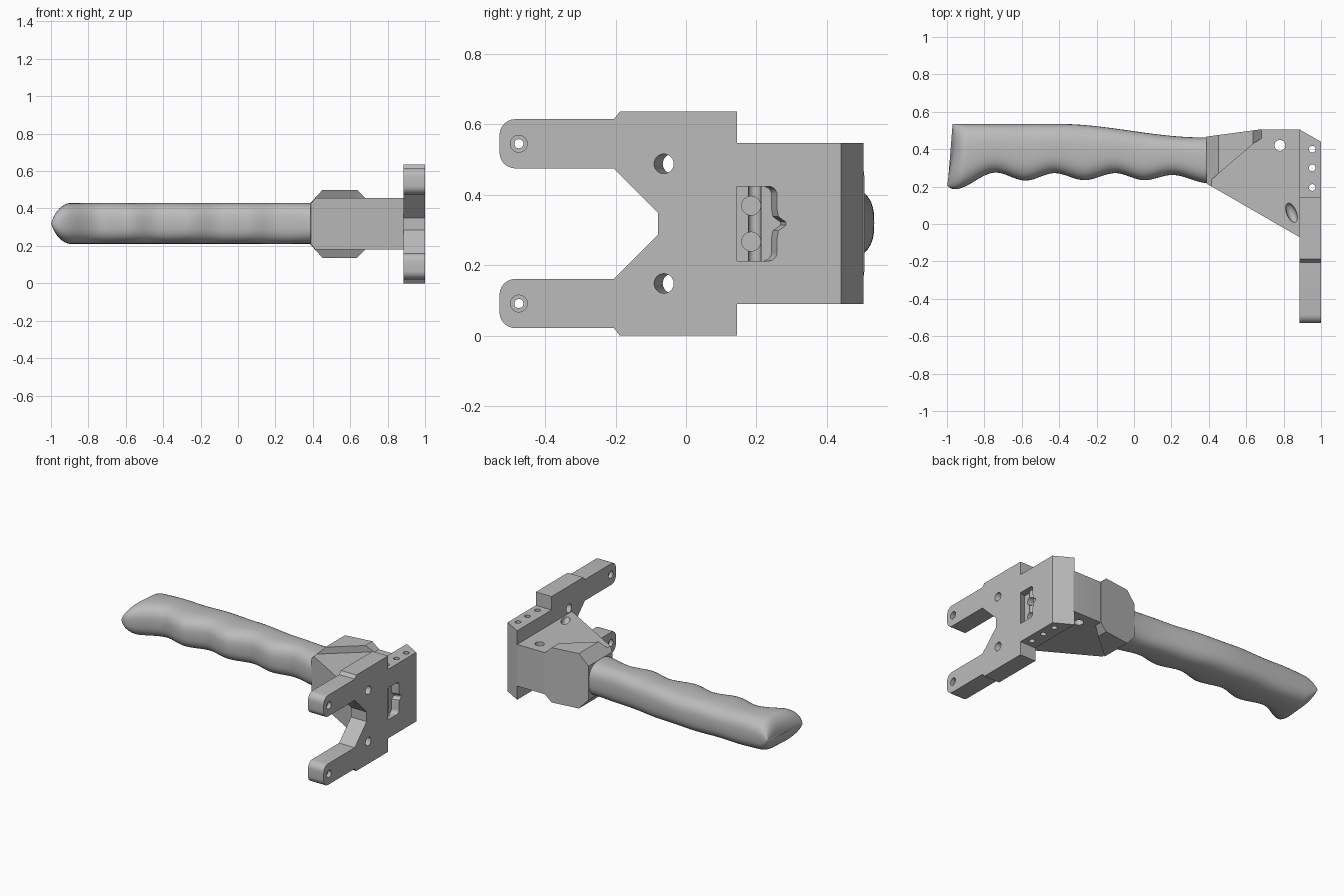
import bpy, bmesh, math
from mathutils import Vector

cube = bpy.data.objects.get("Cube")
if cube:
    bpy.data.objects.remove(cube, do_unlink=True)

MID = 0.318  # height of the symmetry plane

grey = bpy.data.materials.new("satin grey")
grey.use_nodes = True
colour = (0.5, 0.5, 0.5, 1)
grey.diffuse_color = colour
grey.node_tree.nodes["Principled BSDF"].inputs["Base Color"].default_value = colour


def make(name, bm):
    bmesh.ops.recalc_face_normals(bm, faces=bm.faces)
    mesh = bpy.data.meshes.new(name)
    bm.to_mesh(mesh)
    bm.free()
    mesh.materials.append(grey)
    ob = bpy.data.objects.new(name, mesh)
    bpy.context.collection.objects.link(ob)
    return ob


def prism(name, pts, axis, lo, hi, shift=0.0):
    """Extrude a 2D outline along an axis; shift slides the low end sideways."""
    bm = bmesh.new()

    def place(a, b, d):
        return {"x": (d, a, b), "y": (a, d, b), "z": (a, b, d)}[axis]

    top = [bm.verts.new(place(a, b, hi)) for a, b in pts]
    bottom = [bm.verts.new(place(a + shift, b, lo)) for a, b in pts]
    bm.faces.new(top)
    bm.faces.new(bottom[::-1])
    n = len(pts)
    for i in range(n):
        j = (i + 1) % n
        bm.faces.new((top[i], bottom[i], bottom[j], top[j]))
    return make(name, bm)


def arc(a, b, r, start=0, end=360, n=24):
    full = end - start == 360
    steps = n if full else n + 1
    angles = [math.radians(start + (end - start) * i / n) for i in range(steps)]
    return [(a + r * math.cos(t), b + r * math.sin(t)) for t in angles]


def activate(ob):
    bpy.ops.object.select_all(action="DESELECT")
    bpy.context.view_layer.objects.active = ob
    ob.select_set(True)


def boolean(ob, cutter, op="DIFFERENCE"):
    cutter.hide_render = True
    mod = ob.modifiers.new("cut", "BOOLEAN")
    mod.operation, mod.object, mod.solver = op, cutter, "EXACT"
    activate(ob)
    bpy.ops.object.modifier_apply(modifier=mod.name)
    bpy.data.objects.remove(cutter, do_unlink=True)


def drill(ob, a, b, r, axis, lo, hi, shift=0.0):
    boolean(ob, prism("drill", arc(a, b, r), axis, lo, hi, shift))


def smooth(ob, angle):
    activate(ob)
    bpy.ops.object.shade_smooth_by_angle(angle=math.radians(angle))


def mirrored(half):
    return half + [(a, 2 * MID - b) for a, b in reversed(half)]


# Mounting plate with two prongs and a tapered notch
upper = [(-0.08, 0.35), (-0.205, 0.475)]
upper += arc(-0.485, 0.52, 0.045, 270, 180, 6) + arc(-0.485, 0.57, 0.045, 180, 90, 6)
upper += [(-0.205, 0.615), (-0.188, 0.636), (0.145, 0.636), (0.145, 0.547), (0.505, 0.547)]
plate = prism("mounting_plate", mirrored(upper), "x", 0.885, 1.0)
boolean(plate, prism("corner", [(1.0, 0.44), (0.885, 0.505), (0.885, 0.6), (1.1, 0.6), (1.1, 0.383)],
                     "z", -0.1, 0.8))

# Brace-shaped pocket
half_pocket = [(0.145, 0.424)] + arc(0.235, 0.4, 0.024, 90, 0, 6) + [(0.259, 0.36)]
half_pocket += [(0.263, 0.338), (0.285, 0.322)]
boolean(plate, prism("pocket", mirrored(half_pocket), "x", 0.955, 1.001, -0.016))

# Screw holes, mirrored above and below the middle
for side in (-1, 1):
    drill(plate, -0.475, MID + side * 0.227, 0.013, "x", 0.8, 1.1)
    drill(plate, -0.475, MID + side * 0.227, 0.024, "x", 0.975, 1.1)
    drill(plate, -0.475, MID + side * 0.227, 0.024, "x", 0.8, 0.91)
    drill(plate, -0.065, MID + side * 0.17, 0.028, "x", 0.87, 1.01, 0.03)
    drill(plate, 0.185, MID + side * 0.051, 0.027, "x", 0.9, 1.01)
for y in (0.4, 0.3, 0.195):
    drill(plate, 0.953, y, 0.018, "z", -0.1, 0.8)

# Wedge-shaped arm block between grip and plate
block = prism("arm_block", [(0.39, 0.215), (0.89, -0.073), (0.89, 0.505), (0.68, 0.505), (0.39, 0.465)],
              "z", 0.18, 0.456)
boolean(block, prism("limits", mirrored([(0.389, 0.425), (0.425, 0.47), (0.95, 0.47)]),
                     "y", -0.5, 0.9), "INTERSECT")
drill(block, 0.78, 0.42, 0.029, "z", 0.0, 0.7)

# Scooped clearance for the plate screws
for side in (-1, 1):
    bm = bmesh.new()
    bmesh.ops.create_uvsphere(bm, u_segments=24, v_segments=12, radius=1)
    bmesh.ops.scale(bm, vec=Vector((0.026, 0.055, 0.035)), verts=bm.verts)
    scoop = make("scoop", bm)
    scoop.location = (0.842, 0.06, MID + side * 0.138)
    scoop.rotation_euler.z = math.radians(22)
    bpy.context.view_layer.update()
    boolean(block, scoop)

# Raised collar with chamfered ends
collar = prism("grip_collar", [(0.385, 0.212), (0.64, 0.43), (0.685, 0.46), (0.685, 0.507), (0.385, 0.467)],
               "z", 0, 0.7)
boolean(collar, prism("limits", mirrored([(0.388, 0.43), (0.452, 0.5), (0.635, 0.5), (0.682, 0.455)]),
                      "y", -0.5, 0.9), "INTERSECT")
for part in (plate, block, collar):
    smooth(part, 30)


def curve(points, x):
    """Smooth interpolation through sorted points."""
    if x <= points[0][0]:
        return points[0][1]
    for (x0, y0), (x1, y1) in zip(points, points[1:]):
        if x <= x1:
            t = (x - x0) / (x1 - x0)
            return y0 + (y1 - y0) * t * t * (3 - 2 * t)
    return points[-1][1]


# Grip with finger grooves
back = [(-0.4, 0.535), (0.36, 0.463), (0.5, 0.463)]
front = [(-0.96, 0.186), (-0.74, 0.275), (-0.58, 0.232), (-0.425, 0.272), (-0.265, 0.234),
         (-0.1, 0.272), (0.055, 0.234), (0.205, 0.262), (0.4, 0.218)]
cap = 0.1
stations = []
for i in range(13):
    t = math.radians(90 - 90 * i / 12)
    stations.append((-0.9 - cap * math.sin(t), max(math.cos(t), 0.06)))
stations += [(-0.9 + 1.3 * i / 90, 1.0) for i in range(1, 91)]

bm = bmesh.new()
SEG = 40
rings = []
for x, width in stations:
    lo, hi = curve(front, x), curve(back, x)
    round_tip = max(0, (-0.96 - x) / 0.04)
    lo += 0.02 * round_tip ** 2
    pull = max(0, (-0.85 - x) / 0.15)
    ring = []
    for k in range(SEG):
        a = 2 * math.pi * k / SEG
        c, s = math.cos(a), math.sin(a)
        u = math.copysign(abs(c) ** 0.72, c)
        w = math.copysign(abs(s) ** 0.72, s)
        y = (lo + hi) / 2 + u * (hi - lo) / 2
        # the butt end slants inward towards the back edge
        slant = 0.03 * pull * min(1, max(0, (y - 0.2) / 0.18))
        ring.append(bm.verts.new((x + slant, y, 0.32 + w * 0.11 * width)))
    rings.append(ring)
for r0, r1 in zip(rings, rings[1:]):
    for k in range(SEG):
        j = (k + 1) % SEG
        bm.faces.new((r0[k], r0[j], r1[j], r1[k]))
bm.faces.new(rings[0])
bm.faces.new(rings[-1][::-1])
grip = make("finger_grip", bm)
smooth(grip, 50)
